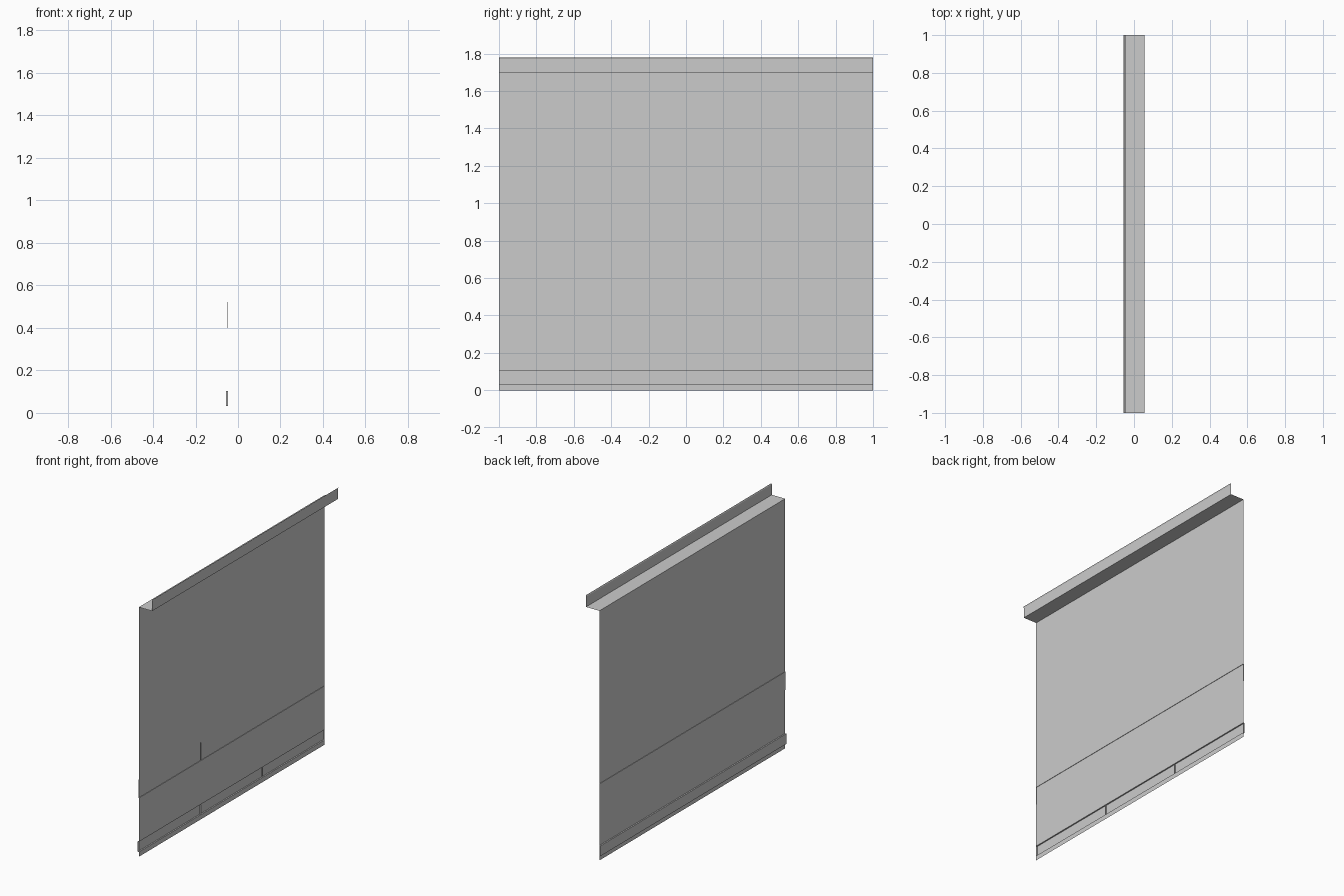
import bpy, bmesh

if "Cube" in bpy.data.objects:
    bpy.data.objects.remove(bpy.data.objects["Cube"])

WALL = -0.047
TILES = 3
WIDTH = 2.0 / TILES

# Wall cross-section (x, z), bottom to top
PROFILE = [
    (WALL, 0.0),
    (WALL, 0.032), (-0.056, 0.032), (-0.056, 0.102), (WALL, 0.102),   # skirting
    (WALL, 0.40), (-0.050, 0.40), (-0.050, 0.523), (WALL, 0.523),     # rail strip
    (WALL, 1.70), (0.053, 1.70), (0.053, 1.77), (0.056, 1.778),       # ledge and upstand
]
RAISED = [range(1, 5), range(5, 9)]   # profile spans closed off at the ends


def wall_panel(index):
    y0 = -1.0 + index * WIDTH
    bm = bmesh.new()
    near = [bm.verts.new((x, y0, z)) for x, z in PROFILE]
    far = [bm.verts.new((x, y0 + WIDTH, z)) for x, z in PROFILE]
    for i in range(len(PROFILE) - 1):
        bm.faces.new((near[i], near[i + 1], far[i + 1], far[i]))
    # End caps of the skirting and rail
    for span in RAISED:
        bm.faces.new([near[i] for i in reversed(span)])
        bm.faces.new([far[i] for i in span])
    mesh = bpy.data.meshes.new("wall_panel")
    bm.to_mesh(mesh)
    bm.free()
    obj = bpy.data.objects.new(f"wall_panel_{index + 1}", mesh)
    bpy.context.collection.objects.link(obj)


# Three panels side by side
for n in range(TILES):
    wall_panel(n)
